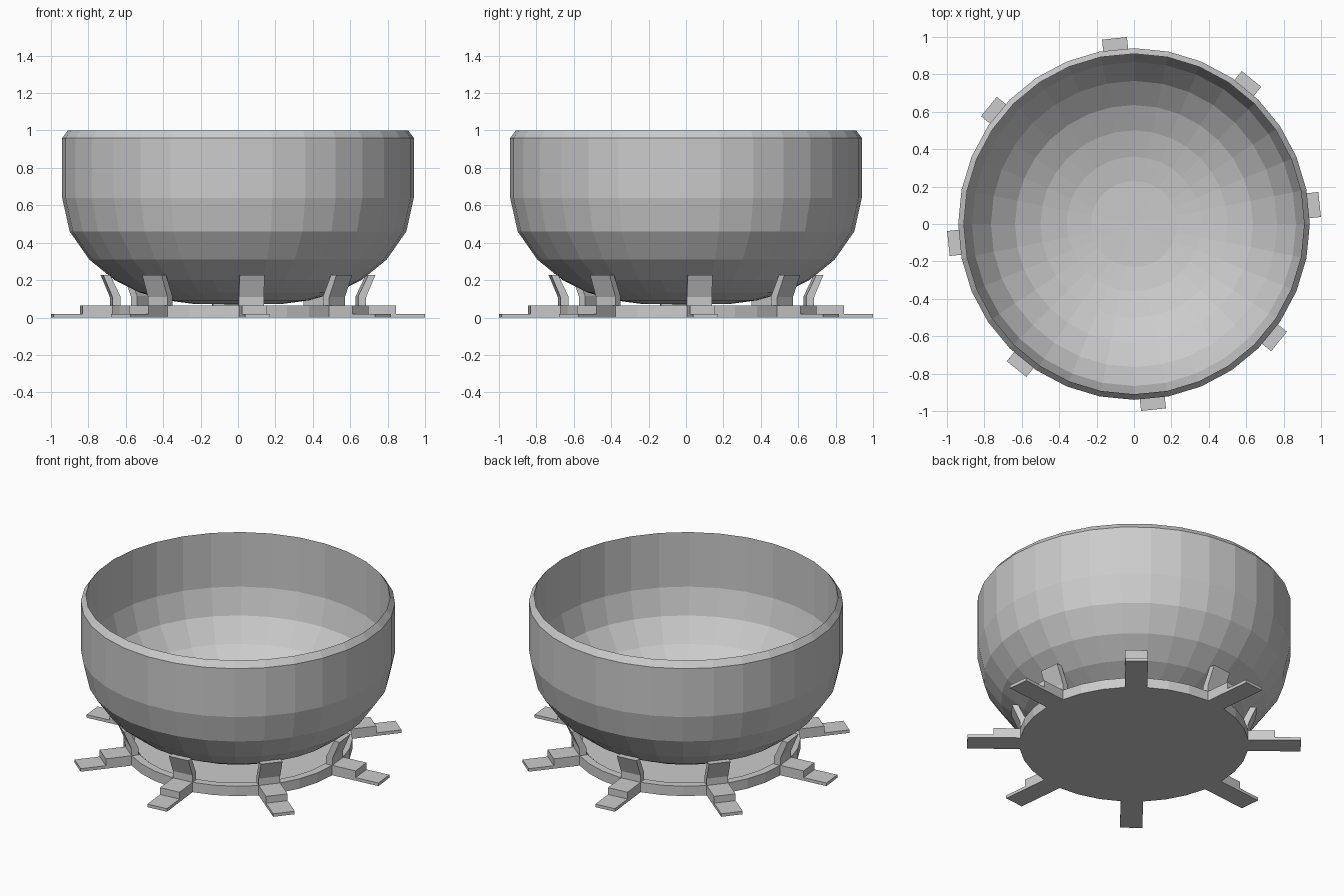
import bpy, bmesh, math
from mathutils import Matrix

if "Cube" in bpy.data.objects:
    bpy.data.objects.remove(bpy.data.objects["Cube"])

grey = bpy.data.materials.new("light grey")
grey.diffuse_color = (0.6, 0.6, 0.6, 1)
grey.use_nodes = True
grey.node_tree.nodes["Principled BSDF"].inputs["Base Color"].default_value = grey.diffuse_color


def finish(name, bm):
    bmesh.ops.recalc_face_normals(bm, faces=bm.faces)
    me = bpy.data.meshes.new(name)
    bm.to_mesh(me)
    bm.free()
    me.materials.append(grey)
    ob = bpy.data.objects.new(name, me)
    bpy.context.collection.objects.link(ob)
    return ob


def lathe(name, profile, sides=32):
    """Revolve (radius, z) points; both ends lie on the axis."""
    bm = bmesh.new()
    vs = [bm.verts.new((r, 0, z)) for r, z in profile]
    es = [bm.edges.new(p) for p in zip(vs, vs[1:])]
    bmesh.ops.spin(bm, geom=vs + es, cent=(0, 0, 0), axis=(0, 0, 1),
                   angle=2 * math.pi, steps=sides, use_merge=True)
    bmesh.ops.remove_doubles(bm, verts=bm.verts, dist=1e-4)
    return finish(name, bm)


def strip(name, outline, width, angle):
    """Extrude a radial (r, z) outline sideways, then turn it about z."""
    bm = bmesh.new()
    f = bm.faces.new([bm.verts.new((r, -width / 2, z)) for r, z in outline])
    ext = bmesh.ops.extrude_face_region(bm, geom=[f], use_keep_orig=True)
    for v in ext["geom"]:
        if isinstance(v, bmesh.types.BMVert):
            v.co.y += width
    bm.transform(Matrix.Rotation(angle, 4, 'Z'))
    return finish(name, bm)


# Hollow bowl with a bevelled rim
lathe("bowl", [(0, .07), (.24, .073), (.38, .092), (.53, .135), (.66, .2),
               (.795, .31), (.9, .46), (.94, .64), (.94, .96), (.91, 1.0),
               (.91, .64), (.866, .47), (.765, .33), (.636, .225),
               (.5, .16), (.36, .12), (.23, .1), (0, .095)])

# Base disc with a raised edge
lathe("base_disc", [(0, 0), (.685, 0), (.685, .065), (.635, .065),
                    (.62, .05), (0, .05)])

# Eight stepped feet, each with a bent bracket holding the bowl
for i in range(8):
    a = math.radians(6 + 45 * i)
    strip("foot", [(.64, 0), (.998, 0), (.998, .02), (.842, .02),
                   (.842, .065), (.64, .065)], .134, a)
    strip("bracket", [(.64, .06), (.682, .06), (.682, .11), (.732, .228),
                      (.694, .228), (.64, .115)], .134, a)
